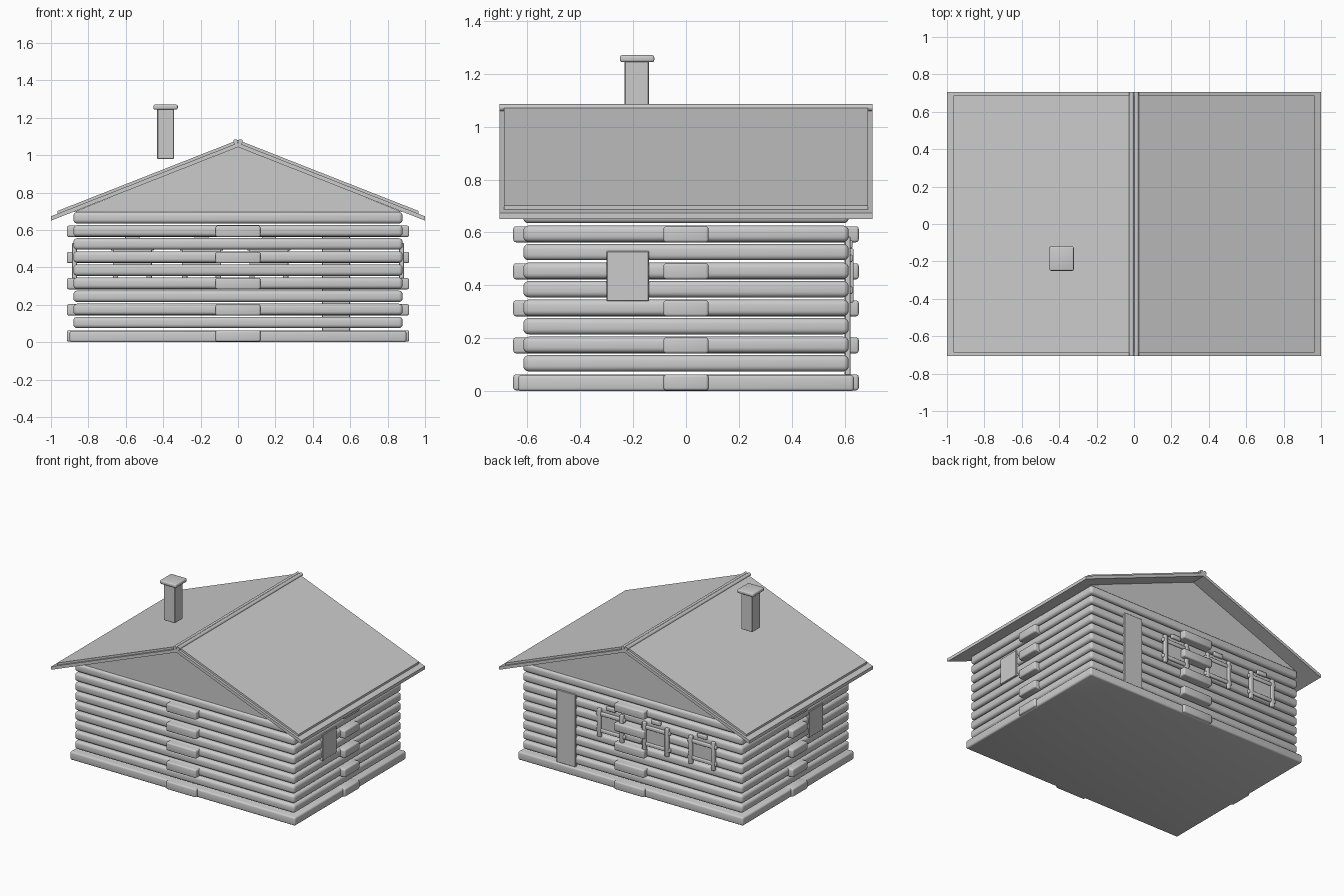
import bpy, bmesh
from math import radians

if "Cube" in bpy.data.objects:
    bpy.data.objects.remove(bpy.data.objects["Cube"])


def finish(ob, bevel=0.0, segments=3):
    """Apply a rounded edge and smooth shading."""
    if bevel:
        m = ob.modifiers.new("round", 'BEVEL')
        m.width = bevel
        m.segments = segments
        m.limit_method = 'ANGLE'
    bpy.context.view_layer.objects.active = ob
    bpy.ops.object.select_all(action='DESELECT')
    ob.select_set(True)
    if bevel:
        bpy.ops.object.modifier_apply(modifier="round")
    bpy.ops.object.shade_smooth_by_angle(angle=radians(35))
    return ob


def box(name, x, y, z, bevel=0.0, segments=3):
    """Box from (min, max) ranges."""
    bpy.ops.mesh.primitive_cube_add(size=1)
    ob = bpy.context.object
    ob.name = name
    for v in ob.data.vertices:
        v.co = [r[0] if c < 0 else r[1] for c, r in zip(v.co, (x, y, z))]
    return finish(ob, bevel, segments)


def prism(name, profile, depth):
    """Extrude an x-z profile along y, centred on y = 0."""
    bm = bmesh.new()
    face = bm.faces.new([bm.verts.new((x, -depth, z)) for x, z in profile])
    ext = bmesh.ops.extrude_face_region(bm, geom=[face])
    for v in ext["geom"]:
        if isinstance(v, bmesh.types.BMVert):
            v.co.y = depth
    bmesh.ops.recalc_face_normals(bm, faces=bm.faces)
    mesh = bpy.data.meshes.new(name)
    bm.to_mesh(mesh)
    bm.free()
    ob = bpy.data.objects.new(name, mesh)
    bpy.context.collection.objects.link(ob)
    return finish(ob)


# Foundation and stacked log courses, with narrow open gaps between them
box("foundation", (-0.9, 0.9), (-0.635, 0.635), (0.0, 0.061), 0.012)
for i in range(1, 10):
    z = 0.005 + 0.07 * i
    box(f"log_course_{i}", (-0.88, 0.88), (-0.615, 0.615), (z, z + 0.061), 0.02, 4)

# Protruding ends of the cross logs, on every second course
for i in range(0, 10, 2):
    z = 0.003 + 0.07 * i
    if i < 9:
        box(f"cross_log_long_{i}", (-0.915, 0.915), (-0.085, 0.085), (z, z + 0.06), 0.01)
        box(f"cross_log_short_{i}", (-0.12, 0.12), (-0.653, 0.653), (z, z + 0.06), 0.01)

# Gable block under the roof
prism("gable", [(-0.88, 0.695), (0.88, 0.695), (0, 1.05)], 0.60)

# Roof: a wide lower layer and a slightly smaller covering
SLOPE = 0.393


def roof(name, half, top, bottom, depth):
    t, b = top - SLOPE * half, bottom - SLOPE * half
    prism(name, [(-half, b), (0, bottom), (half, b), (half, t), (0, top), (-half, t)], depth)


roof("roof_boards", 1.0, 1.066, 1.043, 0.705)
roof("roof_covering", 0.965, 1.081, 1.06, 0.688)

# Pair of ridge poles
for s in (-1, 1):
    bpy.ops.mesh.primitive_cylinder_add(vertices=12, radius=0.013, depth=1.41,
                                        location=(s * 0.013, 0, 1.072),
                                        rotation=(radians(90), 0, 0))
    bpy.context.object.name = "ridge_pole"
    finish(bpy.context.object)

# Chimney with cap
box("chimney", (-0.432, -0.342), (-0.232, -0.14), (0.98, 1.25), 0.003, 1)
box("chimney_cap", (-0.452, -0.322), (-0.25, -0.12), (1.244, 1.27), 0.008)

# Door on the back wall
box("door", (0.45, 0.60), (0.60, 0.622), (0.06, 0.585), 0.003, 1)

# Framed windows on the back wall
for c in (-0.565, -0.195, 0.165):
    box("window_pane", (c - 0.09, c + 0.09), (0.605, 0.62), (0.37, 0.51))
    for s in (-1, 1):
        p = c + s * 0.09
        box("window_post", (p - 0.014, p + 0.014), (0.61, 0.634), (0.335, 0.54), 0.006)
    for z in (0.382, 0.502):
        box("window_rail", (c - 0.115, c + 0.115), (0.61, 0.63), (z - 0.013, z + 0.013), 0.006)
    box("window_crest", (c - 0.038, c + 0.038), (0.61, 0.63), (0.54, 0.57), 0.006)

# Plain shutters on both side walls
for s in (-1, 1):
    box("side_shutter", sorted((s * 0.86, s * 0.888)), (-0.30, -0.14), (0.34, 0.53), 0.003, 1)
